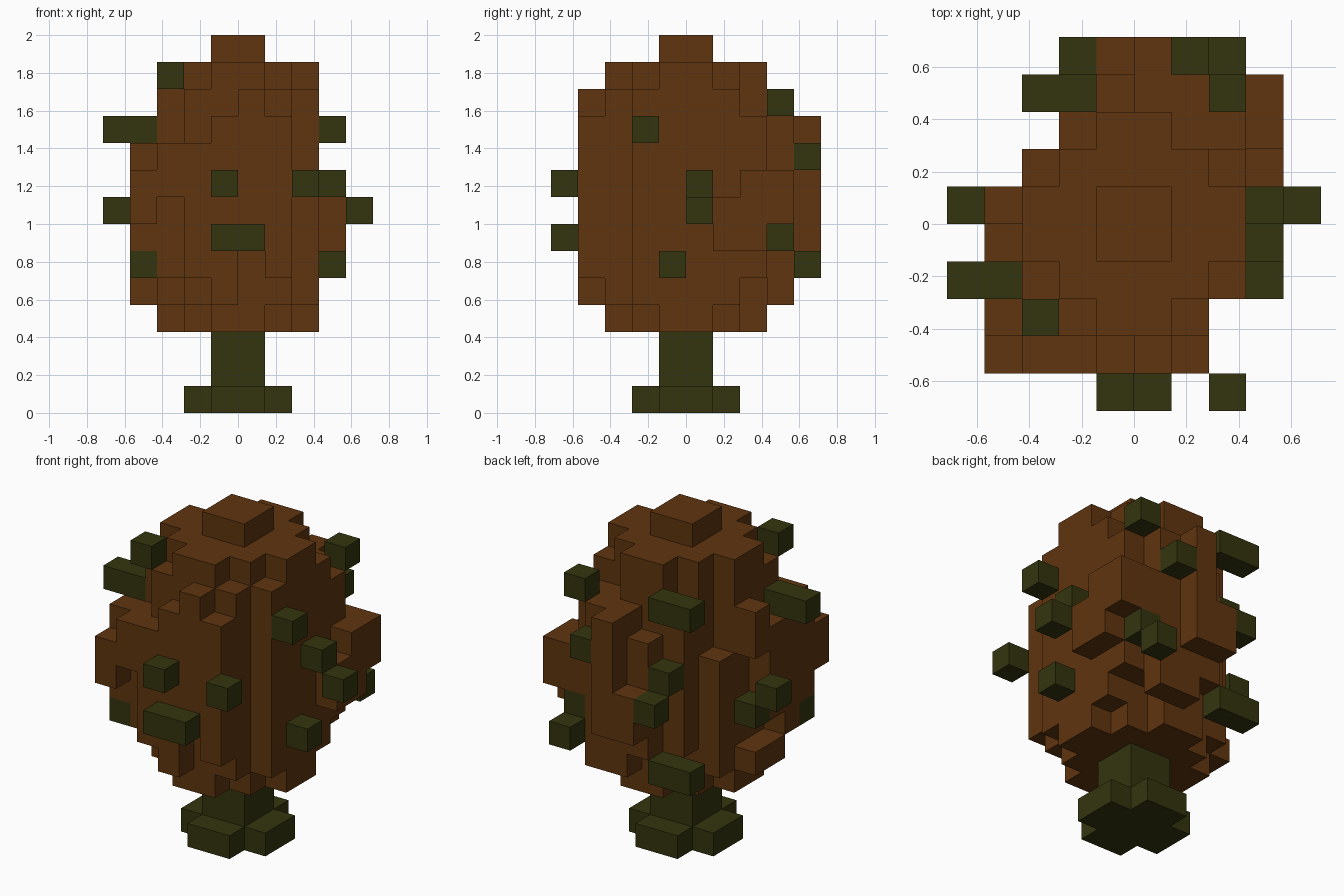
import bpy, bmesh
from mathutils import Vector

cube = bpy.data.objects.get("Cube")
if cube:
    bpy.data.objects.remove(cube, do_unlink=True)

U = 1 / 7  # edge length of one block


def material(name, rgb):
    m = bpy.data.materials.new(name)
    m.use_nodes = True
    m.diffuse_color = (*rgb, 1)
    bsdf = m.node_tree.nodes["Principled BSDF"]
    bsdf.inputs["Base Color"].default_value = (*rgb, 1)
    bsdf.inputs["Roughness"].default_value = 0.9
    return m


brown = material("rust_brown", (0.115, 0.035, 0.0048))
green = material("dark_olive", (0.034, 0.034, 0.0048))


def box(x0, x1, y0, y1, z0, z1):
    """Block cells in an inclusive range."""
    return {(x, y, z) for x in range(x0, x1 + 1)
            for y in range(y0, y1 + 1) for z in range(z0, z1 + 1)}


def column(x, y, z0, z1):
    return box(x, x, y, y, z0, z1)


def disc(z0, z1):
    """Small stepped octagon, six blocks across."""
    return (box(-1, 0, -3, 2, z0, z1) | box(-3, 2, -1, 0, z0, z1)
            | box(-2, 1, -2, 1, z0, z1))


def block_object(name, cells, mat):
    """Mesh made of only the exposed faces of the cells."""
    bm = bmesh.new()
    verts = {}

    def vert(p):
        if p not in verts:
            verts[p] = bm.verts.new(Vector(p) * U)
        return verts[p]

    for c in sorted(cells):
        for axis in range(3):
            for side in (0, 1):
                n = list(c)
                n[axis] += 2 * side - 1
                if tuple(n) in cells:
                    continue
                u, v = (axis + 1) % 3, (axis + 2) % 3
                loop = []
                for du, dv in ((0, 0), (1, 0), (1, 1), (0, 1)):
                    p = list(c)
                    p[axis] += side
                    p[u] += du
                    p[v] += dv
                    loop.append(vert(tuple(p)))
                bm.faces.new(loop if side else loop[::-1])
    # merge coplanar squares into larger flat faces
    bmesh.ops.dissolve_limit(bm, angle_limit=0.01, verts=bm.verts[:], edges=bm.edges[:])
    me = bpy.data.meshes.new(name)
    bm.to_mesh(me)
    bm.free()
    me.materials.append(mat)
    ob = bpy.data.objects.new(name, me)
    bpy.context.collection.objects.link(ob)
    return ob


# Trunk with cross-shaped foot
block_object("trunk", box(-1, 0, -1, 0, 0, 2), green)
foot = (box(-2, 1, -1, 0, 0, 0) | box(-1, 0, -2, 1, 0, 0)) - box(-1, 0, -1, 0, 0, 0)
block_object("trunk_foot", foot, green)

# Crown core: stepped discs, wider through the middle
crown = disc(3, 12) | box(-1, 0, -1, 0, 13, 13)
crown |= box(-2, 1, -3, 2, 5, 10) | box(-3, 2, -2, 1, 5, 10)
crown -= column(-3, 1, 9, 10)

# Vertical ridges: front, left and right corners, back
ridges = [
    (-4, -4, 7, 8), (-3, -4, 8, 9), (-2, -4, 5, 9), (-1, -4, 4, 10),
    (0, -4, 6, 11), (1, -4, 5, 10), (-2, -3, 4, 11), (1, -3, 4, 11),
    (-3, -3, 5, 9), (-4, -3, 6, 9), (-4, -2, 5, 9), (-4, -1, 6, 9),
    (-4, 0, 9, 10), (-4, 0, 4, 4), (-4, -1, 4, 4), (-3, 1, 4, 8),
    (2, -2, 4, 11), (2, 1, 4, 11), (2, 2, 5, 10), (-3, -2, 4, 11),
    (3, 1, 6, 7), (3, 2, 6, 8), (3, 3, 7, 8), (2, 3, 7, 8),
    (-1, 3, 5, 9), (0, 3, 4, 10), (1, 3, 4, 10),
    (0, 4, 6, 10), (-1, 4, 6, 7),
]
for r in ridges:
    crown |= column(*r)

# Tufts sticking out of the crown
tufts = (box(-5, -4, -2, -2, 10, 10) | box(-1, 0, -5, -5, 6, 6)
         | box(-3, -2, 3, 3, 11, 11) | box(-3, -2, 3, 3, 4, 4))
tufts |= {(-3, -3, 12), (3, -2, 10), (-1, -5, 8), (2, -5, 8), (3, 0, 8),
          (4, 0, 7), (3, -1, 5), (2, 3, 11), (1, 4, 9), (2, 4, 5),
          (2, 3, 6), (-2, 3, 8), (-2, 4, 7), (-5, 0, 7), (-4, 0, 6),
          (-4, -3, 5)}

block_object("crown", crown - tufts, brown)
block_object("leaf_tufts", tufts, green)
